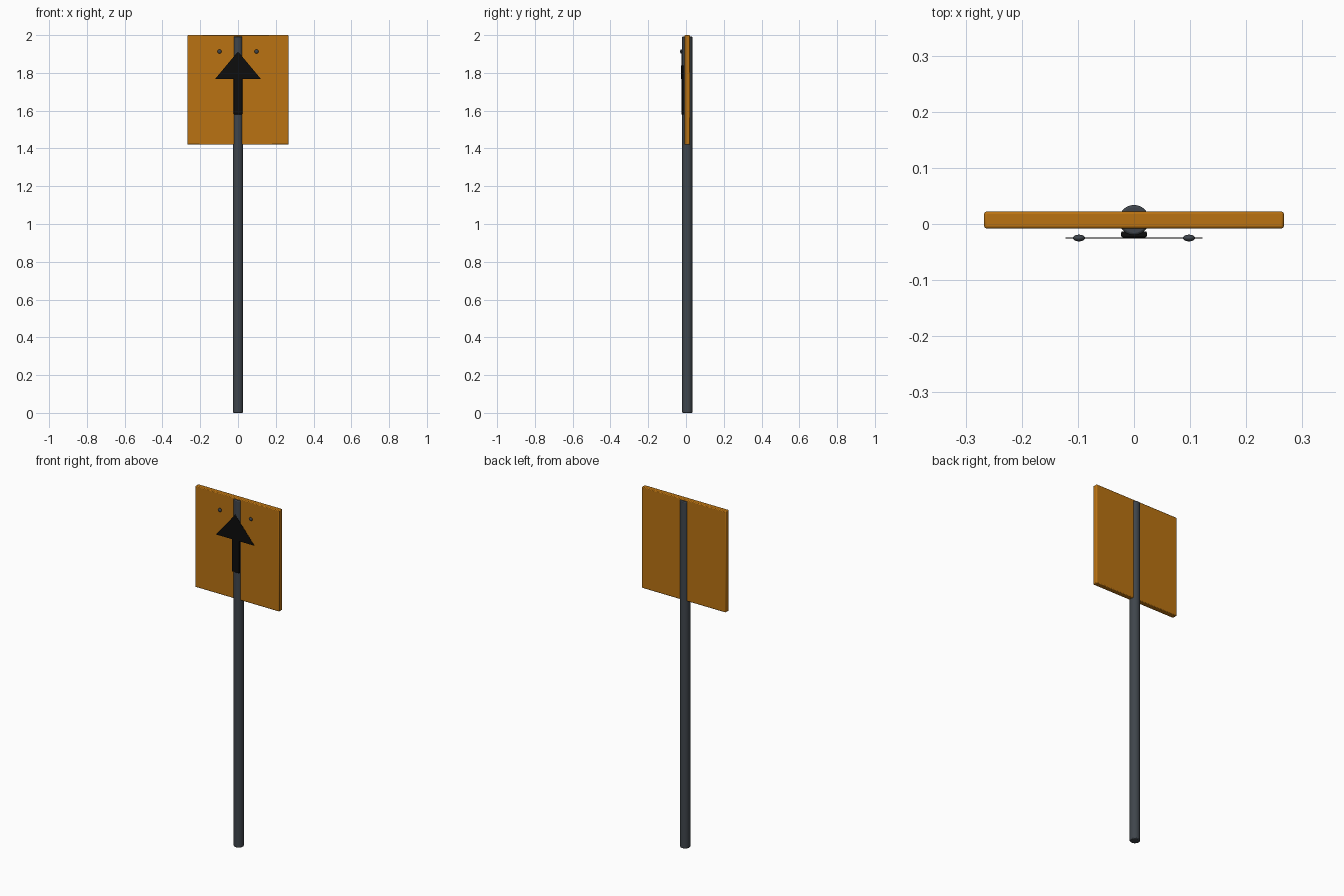
import bpy, math

if "Cube" in bpy.data.objects:
    bpy.data.objects.remove(bpy.data.objects["Cube"])


def material(name, rgb):
    m = bpy.data.materials.new(name)
    m.diffuse_color = (*rgb, 1.0)
    m.use_nodes = True
    m.node_tree.nodes["Principled BSDF"].inputs["Base Color"].default_value = m.diffuse_color
    return m


ORANGE = material("sign orange", (0.49, 0.17, 0.006))
STEEL = material("dark steel", (0.05, 0.06, 0.072))
BLACK = material("arrow black", (0.004, 0.004, 0.004))


def finish(name, mat, bevel=0.0, segments=2, smooth=True):
    ob = bpy.context.object
    ob.name = name
    ob.data.materials.append(mat)
    bpy.ops.object.transform_apply(location=False, rotation=True, scale=True)
    if bevel:
        b = ob.modifiers.new("bevel", 'BEVEL')
        b.width, b.segments = bevel, segments
        b.limit_method = 'ANGLE'
        b.angle_limit = math.radians(40)
    if smooth:
        bpy.ops.object.shade_smooth_by_angle(angle=math.radians(40))
    return ob


def box(name, mat, lo, hi, bevel):
    bpy.ops.mesh.primitive_cube_add(
        size=1, location=[(a + b) / 2 for a, b in zip(lo, hi)])
    bpy.context.object.scale = [b - a for a, b in zip(lo, hi)]
    return finish(name, mat, bevel)


# pole
bpy.ops.mesh.primitive_cylinder_add(
    vertices=24, radius=0.027, depth=1.993, location=(0, 0.007, 0.9965))
finish("pole", STEEL, 0.004)

# sign panel
box("sign_panel", ORANGE, (-0.267, -0.008, 1.42), (0.267, 0.022, 2.0), 0.004)

# arrow shaft
box("arrow_shaft", BLACK, (-0.023, -0.024, 1.58), (0.023, -0.013, 1.84), 0.003)

# arrow head: thin flat triangle
me = bpy.data.meshes.new("arrow_head")
pts = [(-0.122, 1.767), (0.122, 1.767), (0.0, 1.913)]
verts = [(x, y, z) for y in (-0.0255, -0.0245) for x, z in pts]
me.from_pydata(verts, [], [(0, 1, 2), (5, 4, 3), (0, 3, 4, 1), (1, 4, 5, 2), (2, 5, 3, 0)])
me.materials.append(BLACK)
bpy.context.collection.objects.link(bpy.data.objects.new("arrow_head", me))

# flattened bolt heads
for side, x in (("left", -0.098), ("right", 0.098)):
    bpy.ops.mesh.primitive_uv_sphere_add(
        segments=16, ring_count=8, radius=0.011, location=(x, -0.025, 1.913))
    bpy.context.object.scale = (1, 0.55, 1)
    finish("bolt_" + side, STEEL)
